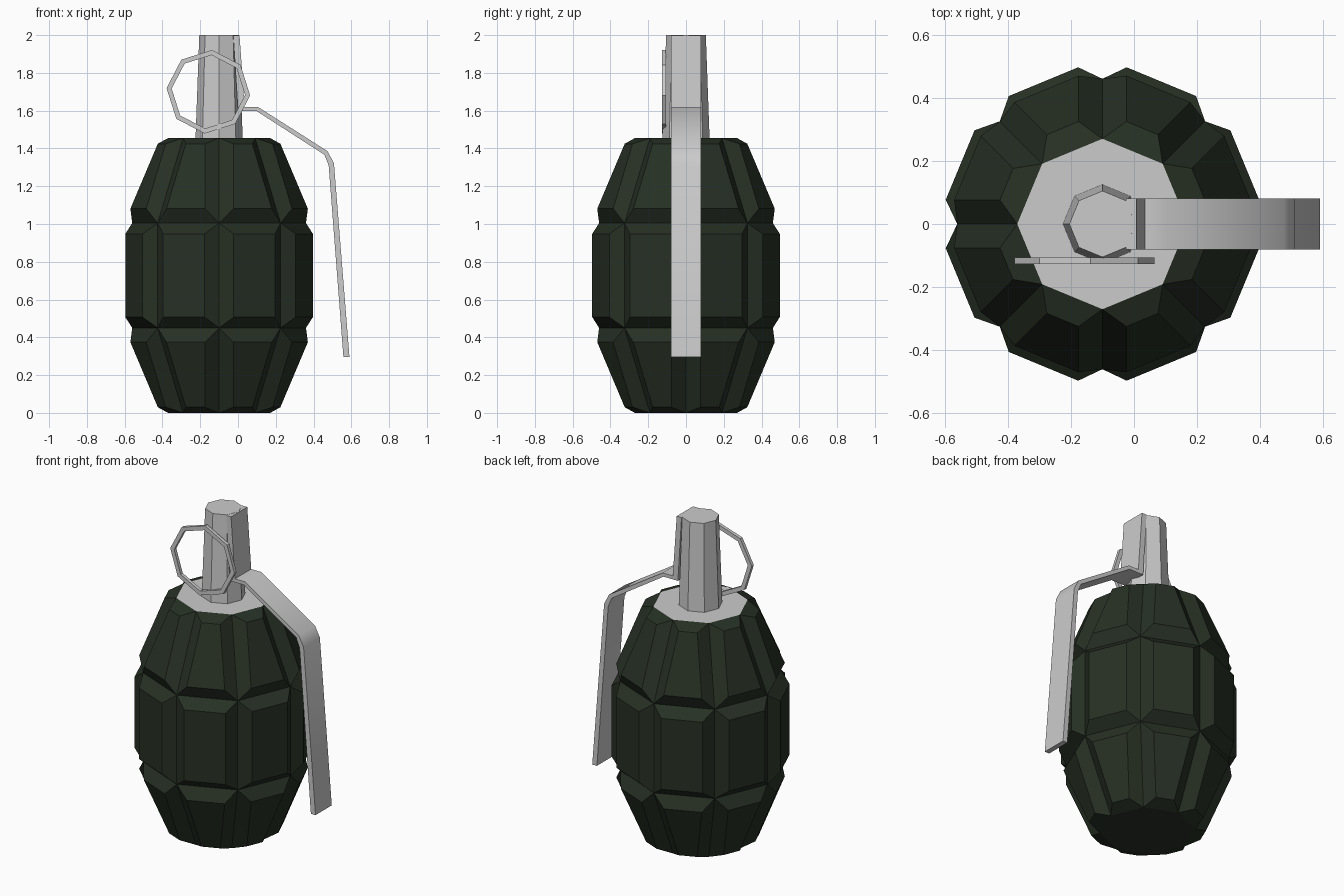
import bpy, bmesh, math
from math import cos, sin, pi

if "Cube" in bpy.data.objects:
    bpy.data.objects.remove(bpy.data.objects["Cube"])

CX = -0.1  # vertical axis of the body


def finish(name, bm, mat=None):
    bmesh.ops.recalc_face_normals(bm, faces=bm.faces)
    me = bpy.data.meshes.new(name)
    bm.to_mesh(me)
    bm.free()
    ob = bpy.data.objects.new(name, me)
    bpy.context.collection.objects.link(ob)
    if mat:
        me.materials.append(mat)
    return ob


def ring(bm, r, z, n=8):
    return [bm.verts.new((CX + r * cos(2 * pi * i / n), r * sin(2 * pi * i / n), z))
            for i in range(n)]


def loft(bm, profile):
    rings = [ring(bm, r, z) for r, z in profile]
    sides = []
    for a, b in zip(rings, rings[1:]):
        for i in range(8):
            j = (i + 1) % 8
            sides.append(bm.faces.new((a[i], a[j], b[j], b[i])))
    return rings, sides


green = bpy.data.materials.new("dark_green")
green.diffuse_color = (0.02, 0.03, 0.018, 1)
green.use_nodes = True
green.node_tree.nodes["Principled BSDF"].inputs["Base Color"].default_value = green.diffuse_color

# body: octagonal barrel with every panel inset and raised
bm = bmesh.new()
rings, sides = loft(bm, [(0.27, 0), (0.46, 0.45), (0.46, 1.005), (0.27, 1.455)])
bm.faces.new(rings[0][::-1])
bm.normal_update()
bmesh.ops.inset_individual(bm, faces=sides, thickness=0.057, depth=0.063,
                           use_even_offset=True)
finish("body", bm, green)

# grey plate closing the top of the body
bm = bmesh.new()
bm.faces.new(ring(bm, 0.27, 1.455))
finish("top_plate", bm)

# tapered neck
bm = bmesh.new()
rings, _ = loft(bm, [(0.125, 1.45), (0.105, 2.0)])
bm.faces.new(rings[0][::-1])
bm.faces.new(rings[1])
finish("neck", bm)

# lever: bent strip, outer and inner edge of its side profile
outer = [(0.008, 1.999), (0.035, 1.62), (0.105, 1.62), (0.475, 1.385), (0.508, 1.32), (0.59, 0.297)]
inner = [(-0.025, 1.999), (0.0, 1.598), (0.098, 1.598), (0.457, 1.367), (0.48, 1.31), (0.558, 0.297)]
bm = bmesh.new()
loops = []
for o, i in zip(outer, inner):
    loops.append([bm.verts.new((p[0], y, p[1]))
                  for p, y in ((o, -0.08), (o, 0.08), (i, 0.08), (i, -0.08))])
for a, b in zip(loops, loops[1:]):
    for k in range(4):
        bm.faces.new((a[k], a[(k + 1) % 4], b[(k + 1) % 4], b[k]))
bm.faces.new(loops[0])
bm.faces.new(loops[-1][::-1])
lever = finish("lever", bm)
bpy.context.view_layer.objects.active = lever
lever.select_set(True)
bpy.ops.object.shade_smooth_by_angle(angle=math.radians(34))

# pull ring: eight-sided hoop with a square section
bm = bmesh.new()
section = [(0.222, -0.127), (0.222, -0.106), (0.195, -0.106), (0.195, -0.127)]
hoops = []
for k in range(8):
    a = math.radians(85 + 45 * k)
    hoops.append([bm.verts.new((-0.157 + r * cos(a), y, 1.7 + r * sin(a))) for r, y in section])
for k in range(8):
    a, b = hoops[k], hoops[(k + 1) % 8]
    for s in range(4):
        bm.faces.new((a[s], a[(s + 1) % 4], b[(s + 1) % 4], b[s]))
finish("pull_ring", bm)
